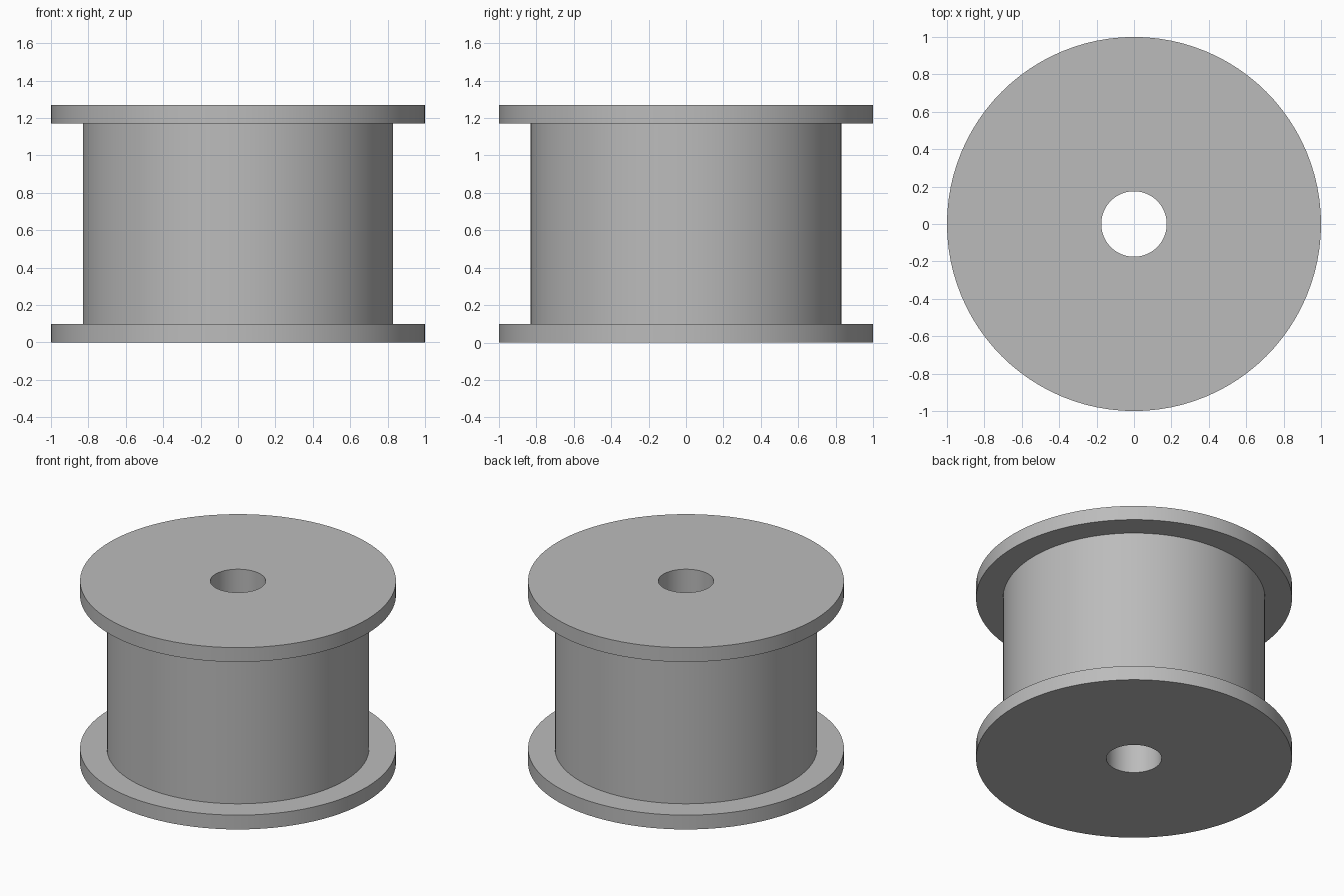
import bpy
import bmesh
import math

cube = bpy.data.objects.get("Cube")
if cube:
    bpy.data.objects.remove(cube, do_unlink=True)

# Single plain grey finish
grey = bpy.data.materials.new("plain grey")
grey.use_nodes = True
color = (0.5, 0.5, 0.5, 1)
grey.diffuse_color = color
grey.node_tree.nodes["Principled BSDF"].inputs["Base Color"].default_value = color

RIM, CORE, BORE = 1.0, 0.83, 0.175
HEIGHT, FLANGE = 1.27, 0.10
SIDES = 96


def lathe(name, profile):
    """Spin a closed (radius, height) profile around the z axis."""
    bm = bmesh.new()
    verts = [bm.verts.new((r, 0, z)) for r, z in profile]
    edges = [bm.edges.new((v, verts[(i + 1) % len(verts)])) for i, v in enumerate(verts)]
    bmesh.ops.spin(bm, geom=verts + edges, cent=(0, 0, 0), axis=(0, 0, 1),
                   angle=math.tau, steps=SIDES, use_merge=True)
    bmesh.ops.remove_doubles(bm, verts=bm.verts, dist=0.0001)
    bmesh.ops.recalc_face_normals(bm, faces=bm.faces)
    mesh = bpy.data.meshes.new(name)
    bm.to_mesh(mesh)
    bm.free()
    mesh.materials.append(grey)
    obj = bpy.data.objects.new(name, mesh)
    bpy.context.collection.objects.link(obj)
    bpy.ops.object.select_all(action="DESELECT")
    obj.select_set(True)
    bpy.context.view_layer.objects.active = obj
    bpy.ops.object.shade_smooth_by_angle(angle=math.radians(30))
    return obj


# Flanged spool with a bore running right through
top = HEIGHT - FLANGE
lathe("flanged_spool", [
    (BORE, 0), (RIM, 0), (RIM, FLANGE), (CORE, FLANGE),
    (CORE, top), (RIM, top), (RIM, HEIGHT), (BORE, HEIGHT),
])
